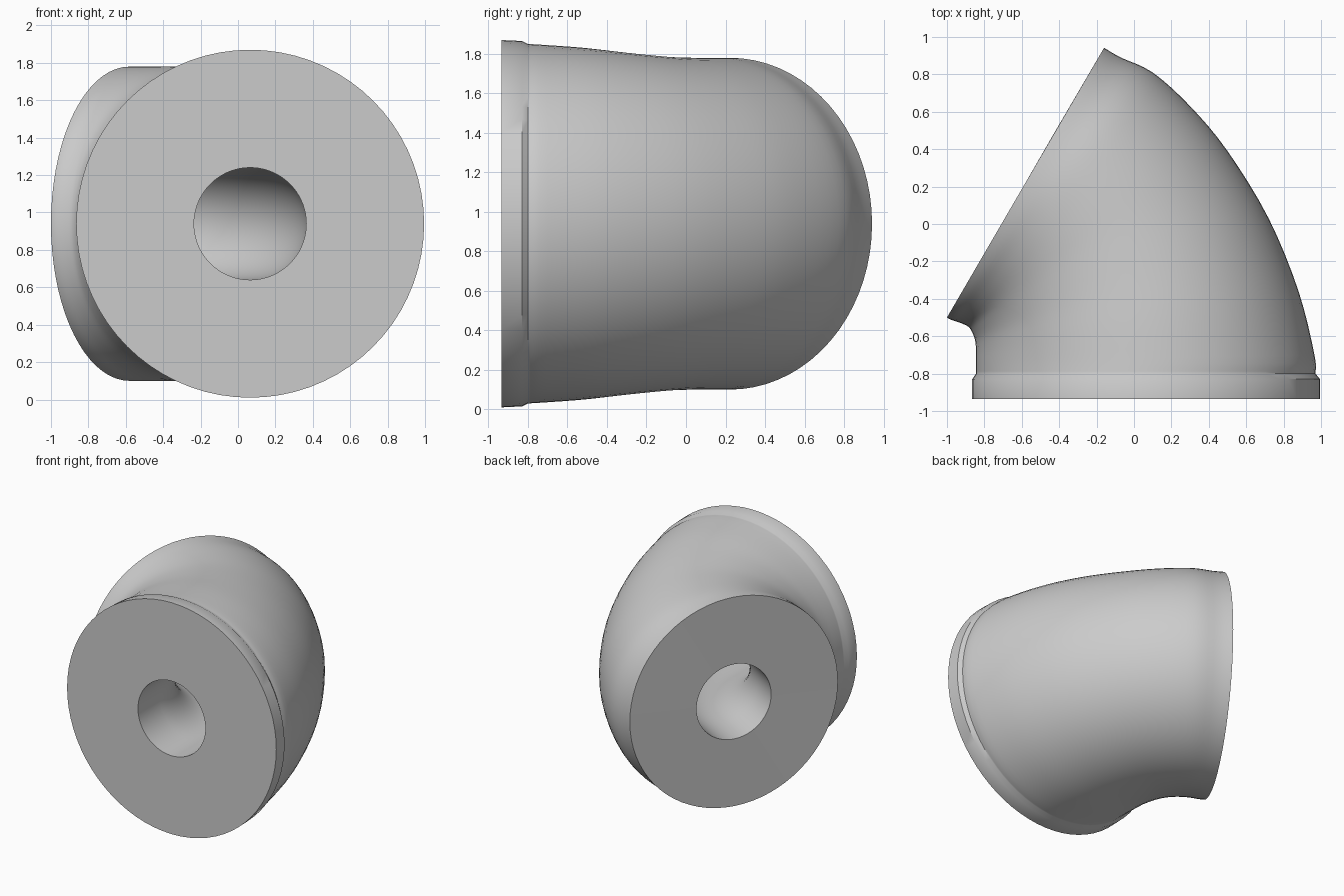
import bpy, bmesh, math
from mathutils import Vector

if "Cube" in bpy.data.objects:
    bpy.data.objects.remove(bpy.data.objects["Cube"], do_unlink=True)

SEG = 72
MID_Z = 0.94
BORE = 0.30

# Single grey material
grey = bpy.data.materials.new("plain_grey")
grey.use_nodes = True
grey.diffuse_color = (0.6, 0.6, 0.6, 1)
grey.node_tree.nodes["Principled BSDF"].inputs["Base Color"].default_value = (0.6, 0.6, 0.6, 1)

# Sections: inner x, y, outer x, y, half height
collar = [(-.865, -.935, .995, -.935, .93),
          (-.865, -.83, .995, -.83, .925),
          (-.845, -.80, .97, -.80, .91)]
bend = [(-.845, -.80, .97, -.80, .91),
        (-.845, -.73, .965, -.70, .905),
        (-.845, -.67, .88, -.36, .89),
        (-.85, -.62, .72, .03, .865),
        (-.865, -.58, .50, .39, .845),
        (-.885, -.55, .30, .63, .84),
        (-.925, -.53, .10, .81, .84),
        (-.975, -.513, -.07, .89, .84),
        (-1.0, -.50, -.16, .942, .84)]


def smooth_sections(rows, steps=4):
    """Catmull-Rom interpolation between sections."""
    out = []
    for i in range(len(rows) - 1):
        a, b, c, d = (rows[max(0, min(len(rows) - 1, i + k))] for k in (-1, 0, 1, 2))
        for s in range(1, steps + 1):
            t = s / steps
            out.append(tuple(
                0.5 * (2 * q + (r - p) * t + (2 * p - 5 * q + 4 * r - w) * t * t
                       + (3 * q - p - 3 * r + w) * t ** 3)
                for p, q, r, w in zip(a, b, c, d)))
    return out


def bore_sections():
    """Round passage: straight, curved, straight, from front to rear mouth."""
    turn = math.radians(60)
    start, finish = Vector((.065, -.935)), Vector((-.58, .221))
    radius = 0.87
    corner = Vector((.065, -.152))
    tangent = radius * math.tan(turn / 2)
    pivot = Vector((corner.x - radius, corner.y - tangent))
    stations = [(start, 0)]
    for i in range(17):
        a = turn * i / 16
        stations.append((pivot + radius * Vector((math.cos(a), math.sin(a))), a))
    stations.append((finish, turn))
    rows = []
    for centre, a in stations:
        side = BORE * Vector((math.cos(a), math.sin(a)))
        rows.append((*(centre - side), *(centre + side), BORE))
    return rows


def add_ring(bm, row):
    ix, iy, ox, oy, h = row
    mid = Vector(((ix + ox) / 2, (iy + oy) / 2, MID_Z))
    side = Vector(((ox - ix) / 2, (oy - iy) / 2, 0))
    return [bm.verts.new(mid + side * math.cos(a) + Vector((0, 0, h * math.sin(a))))
            for a in (math.tau * k / SEG for k in range(SEG))]


# Elbow: outer skin, rear face, bore and front face as one closed loft
bm = bmesh.new()
sections = collar + smooth_sections(bend) + bore_sections()[::-1]
rings = [add_ring(bm, row) for row in sections]
for r, ring in enumerate(rings):
    nxt = rings[(r + 1) % len(rings)]
    for k in range(SEG):
        j = (k + 1) % SEG
        bm.faces.new((ring[k], ring[j], nxt[j], nxt[k]))
bmesh.ops.recalc_face_normals(bm, faces=bm.faces)
mesh = bpy.data.meshes.new("pipe_elbow")
bm.to_mesh(mesh)
bm.free()
mesh.materials.append(grey)
elbow = bpy.data.objects.new("pipe_elbow", mesh)
bpy.context.collection.objects.link(elbow)

bpy.ops.object.select_all(action="DESELECT")
elbow.select_set(True)
bpy.context.view_layer.objects.active = elbow
bpy.ops.object.shade_smooth_by_angle(angle=math.radians(35))
